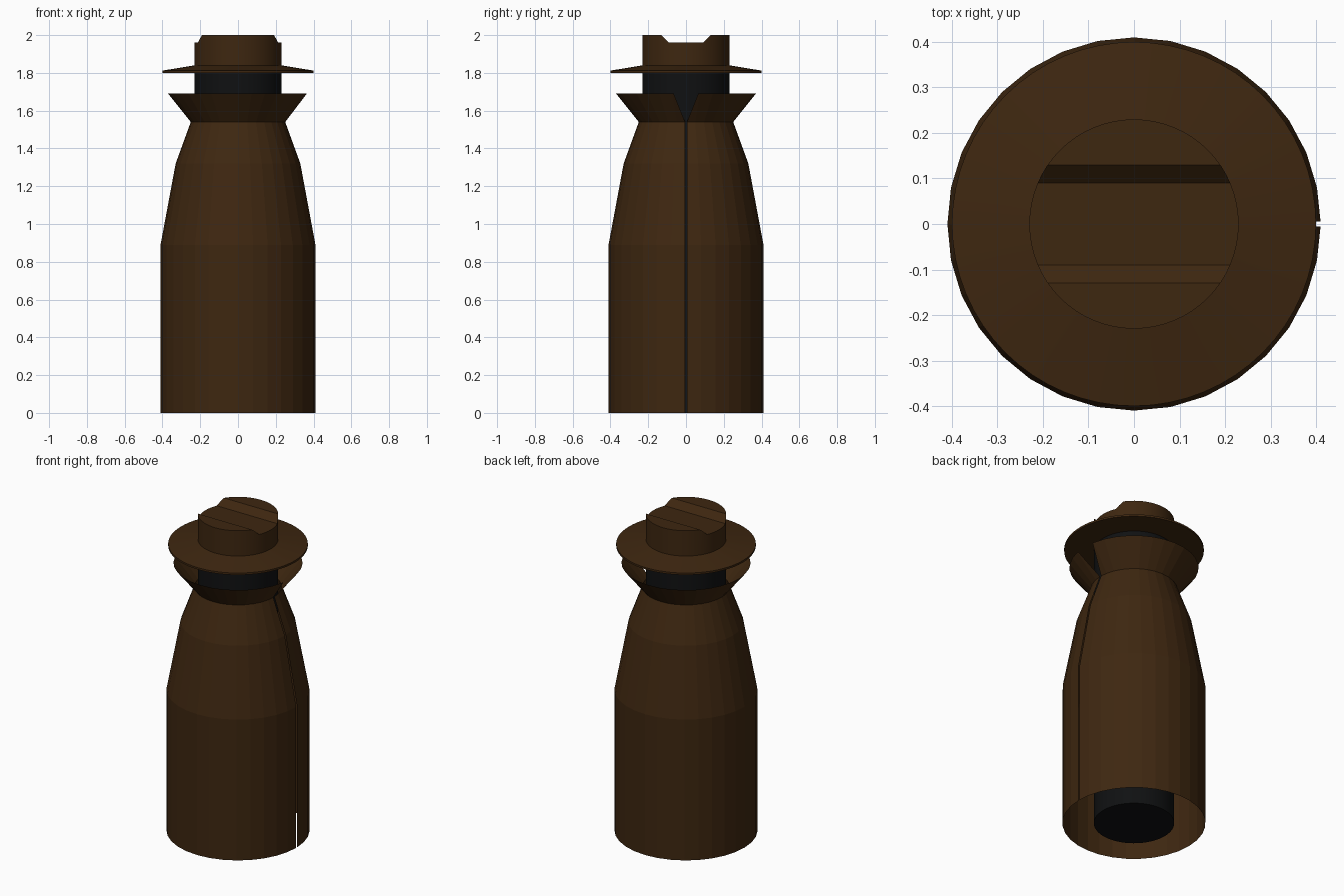
import bpy, bmesh, math

if "Cube" in bpy.data.objects:
    bpy.data.objects.remove(bpy.data.objects["Cube"])


def material(name, rgb):
    m = bpy.data.materials.new(name)
    m.diffuse_color = (*rgb, 1)
    m.use_nodes = True
    m.node_tree.nodes["Principled BSDF"].inputs["Base Color"].default_value = m.diffuse_color
    return m


BROWN = material("dark brown cloth", (0.048, 0.020, 0.0052))
BLACK = material("near black", (0.005, 0.0055, 0.006))


def make_object(name, bm, mat):
    bmesh.ops.recalc_face_normals(bm, faces=bm.faces)
    me = bpy.data.meshes.new(name)
    bm.to_mesh(me)
    bm.free()
    me.materials.append(mat)
    ob = bpy.data.objects.new(name, me)
    bpy.context.collection.objects.link(ob)
    return ob


def lathe(name, profile, sides, mat):
    """Closed solid turned around z; first and last rings are capped."""
    bm = bmesh.new()
    rings = [[bm.verts.new((r * math.cos(2 * math.pi * i / sides),
                            r * math.sin(2 * math.pi * i / sides), z))
              for i in range(sides)] for r, z in profile]
    for a, b in zip(rings, rings[1:]):
        for i in range(sides):
            j = (i + 1) % sides
            bm.faces.new((a[i], a[j], b[j], b[i]))
    bm.faces.new(rings[0][::-1])
    bm.faces.new(rings[-1])
    return make_object(name, bm, mat)


def smooth(ob):
    bpy.ops.object.select_all(action='DESELECT')
    ob.select_set(True)
    bpy.context.view_layer.objects.active = ob
    bpy.ops.object.shade_smooth_by_angle(angle=math.radians(20))


# Inner body
body = lathe("body", [(0.23, 0), (0.23, 1.80)], 64, BLACK)
smooth(body)

# Coat: open thin shell with a slit on +x, spreading into a collar notch
# rows: radius, height, half width of the opening
rows = [(0.41, 0, 0.005), (0.41, 0.89, 0.005), (0.33, 1.32, 0.005),
        (0.25, 1.54, 0.005), (0.37, 1.69, 0.065)]
SIDES = 32
bm = bmesh.new()
rings = []
for r, z, gap in rows:
    g = math.asin(gap / r)
    angles = [g] + [2 * math.pi * i / SIDES for i in range(1, SIDES)] + [2 * math.pi - g]
    rings.append([bm.verts.new((r * math.cos(a), r * math.sin(a), z)) for a in angles])
for a, b in zip(rings, rings[1:]):
    for i in range(SIDES):
        bm.faces.new((a[i], a[i + 1], b[i + 1], b[i]))
make_object("coat", bm, BROWN)

# Hat: brim and crown in one turned solid
hat = lathe("hat", [(0.40, 1.80), (0.40, 1.812), (0.23, 1.84), (0.23, 2.0)], 64, BROWN)

# Crease cut along x across the crown (trapezoid prism)
bm = bmesh.new()
section = [(-0.09, 1.96), (0.09, 1.96), (0.17, 2.04), (-0.17, 2.04)]
left = [bm.verts.new((-0.5, y, z)) for y, z in section]
right = [bm.verts.new((0.5, y, z)) for y, z in section]
bm.faces.new(left)
bm.faces.new(right[::-1])
for i in range(4):
    j = (i + 1) % 4
    bm.faces.new((left[i], left[j], right[j], right[i]))
cutter = make_object("crease_cutter", bm, BROWN)
cutter.hide_render = True

mod = hat.modifiers.new("crease", 'BOOLEAN')
mod.operation = 'DIFFERENCE'
mod.solver = 'EXACT'
mod.object = cutter
bpy.context.view_layer.objects.active = hat
bpy.ops.object.modifier_apply(modifier=mod.name)
bpy.data.objects.remove(cutter)
smooth(hat)
